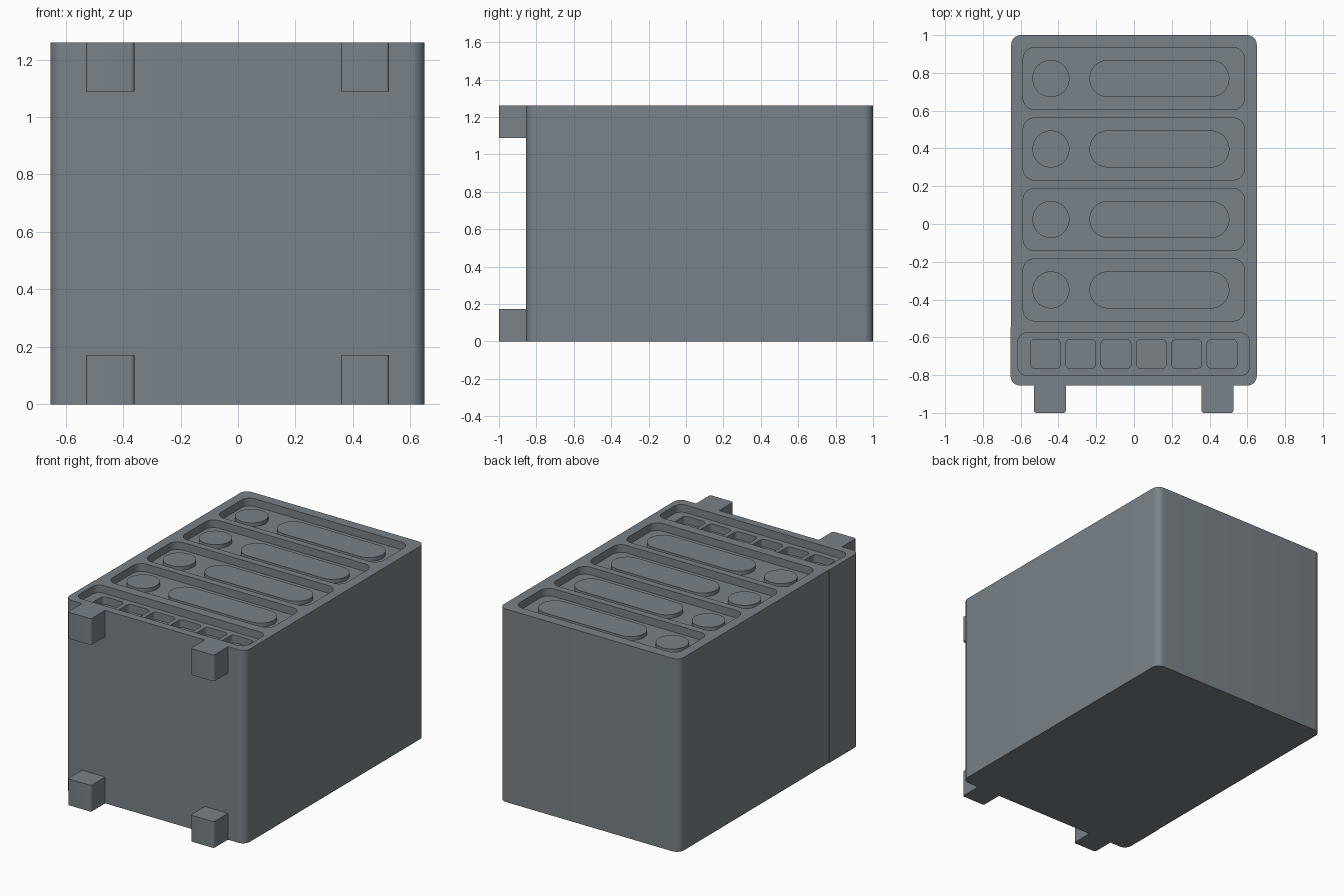
import bpy, bmesh, math

if "Cube" in bpy.data.objects:
    bpy.data.objects.remove(bpy.data.objects["Cube"])

TOP, BAY_DEPTH, PAD_HEIGHT = 1.26, 0.05, 0.025

grey = bpy.data.materials.new("slate grey")
grey.diffuse_color = (0.19, 0.225, 0.25, 1)
grey.use_nodes = True
grey.node_tree.nodes["Principled BSDF"].inputs["Base Color"].default_value = grey.diffuse_color


def rounded(x0, x1, y0, y1, r, steps=8):
    """Counter-clockwise rounded rectangle outline."""
    pts = []
    corners = [(x1 - r, y1 - r), (x0 + r, y1 - r), (x0 + r, y0 + r), (x1 - r, y0 + r)]
    for i, (cx, cy) in enumerate(corners):
        for s in range(steps + 1):
            a = math.pi / 2 * (i + s / steps)
            pts.append((cx + r * math.cos(a), cy + r * math.sin(a)))
    return pts


def prism(name, pts, z0, z1):
    bm = bmesh.new()
    face = bm.faces.new([bm.verts.new((x, y, z0)) for x, y in pts])
    out = bmesh.ops.extrude_face_region(bm, geom=[face])
    for v in out["geom"]:
        if isinstance(v, bmesh.types.BMVert):
            v.co.z = z1
    bmesh.ops.remove_doubles(bm, verts=bm.verts, dist=1e-5)
    bmesh.ops.recalc_face_normals(bm, faces=bm.faces)
    mesh = bpy.data.meshes.new(name)
    bm.to_mesh(mesh)
    bm.free()
    mesh.materials.append(grey)
    ob = bpy.data.objects.new(name, mesh)
    bpy.context.collection.objects.link(ob)
    return ob


def smooth(ob):
    bpy.ops.object.select_all(action="DESELECT")
    ob.select_set(True)
    bpy.context.view_layer.objects.active = ob
    bpy.ops.object.shade_smooth_by_angle(angle=math.radians(30))


def cut(ob, pts, z0, z1):
    cutter = prism("cutter", pts, z0, z1)
    cutter.hide_render = True
    mod = ob.modifiers.new("cut", "BOOLEAN")
    mod.operation, mod.solver, mod.object = "DIFFERENCE", "EXACT", cutter
    bpy.context.view_layer.objects.active = ob
    bpy.ops.object.modifier_apply(modifier=mod.name)
    bpy.data.objects.remove(cutter)


# Cabinet: rounded block with a hairline step between rear and front sections
outline = rounded(-0.65, 0.65, -0.855, 1, 0.05)
left_rear = outline[:18]
left_front = [(x - 0.003 if x < 0 else x, y) for x, y in outline[18:]]
cabinet = prism("cabinet", left_rear + [(-0.65, -0.547), (-0.653, -0.547)] + left_front, 0, TOP)

# Four bays, each with a round and a long raised pad
floor = TOP - BAY_DEPTH
for i in range(4):
    y = 0.77 - 0.373 * i
    cut(cabinet, rounded(-0.587, 0.585, y - 0.164, y + 0.164, 0.06), floor, TOP + 0.1)
    for name, x0, x1 in (("round_pad", -0.538, -0.342), ("long_pad", -0.236, 0.505)):
        smooth(prism(f"{name}_{i + 1}", rounded(x0, x1, y - 0.098, y + 0.098, 0.098, 12),
                     floor - 0.005, floor + PAD_HEIGHT))

# Front tray with a row of six square pockets
cut(cabinet, rounded(-0.615, 0.612, -0.803, -0.576, 0.05), floor, TOP + 0.1)
for i in range(6):
    x = -0.469 + 0.187 * i
    cut(cabinet, rounded(x - 0.079, x + 0.079, -0.766, -0.611, 0.025), floor - 0.05, TOP + 0.1)
smooth(cabinet)

# Four feet on the front face
for side, x in (("left", -0.445), ("right", 0.442)):
    for level, z in (("lower", 0), ("upper", TOP - 0.172)):
        foot = rounded(x - 0.084, x + 0.084, -1, -0.8, 0.012, 4)
        foot = [(px, min(py, -0.85)) for px, py in foot]
        smooth(prism(f"{level}_{side}_foot", foot, z, z + 0.172))
